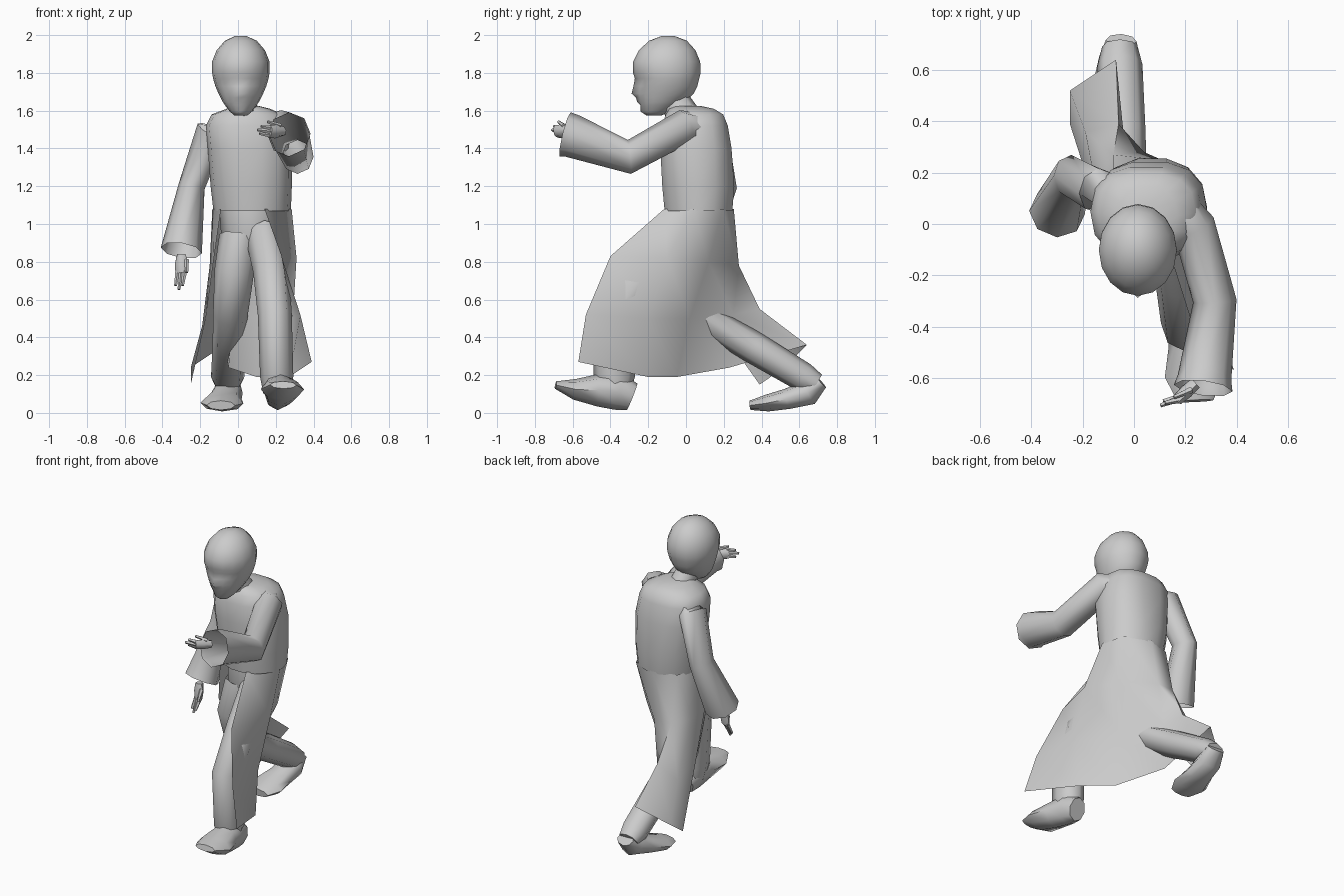
import bpy, bmesh, math
from mathutils import Vector

cube = bpy.data.objects.get("Cube")
if cube:
    bpy.data.objects.remove(cube, do_unlink=True)

grey = bpy.data.materials.new("plain_grey")
grey.use_nodes = True
GREY = (0.6, 0.6, 0.6, 1)
grey.diffuse_color = GREY
grey.node_tree.nodes["Principled BSDF"].inputs["Base Color"].default_value = GREY


def loft(name, rings, closed=True, caps=(True, True), angle=60):
    """Skin a series of equally long point rows."""
    bm = bmesh.new()
    rows = [[bm.verts.new(p) for p in ring] for ring in rings]
    count = len(rows[0])
    for low, high in zip(rows, rows[1:]):
        for i in range(count if closed else count - 1):
            j = (i + 1) % count
            bm.faces.new((low[i], low[j], high[j], high[i]))
    for row, cap in zip((rows[0], rows[-1]), caps):
        if cap and closed:
            bm.faces.new(row)
    bmesh.ops.recalc_face_normals(bm, faces=bm.faces)
    mesh = bpy.data.meshes.new(name)
    bm.to_mesh(mesh)
    bm.free()
    mesh.materials.append(grey)
    obj = bpy.data.objects.new(name, mesh)
    bpy.context.collection.objects.link(obj)
    bpy.ops.object.select_all(action='DESELECT')
    obj.select_set(True)
    bpy.context.view_layer.objects.active = obj
    bpy.ops.object.shade_smooth_by_angle(angle=math.radians(angle))


def oval(centre, a, b, sides):
    turns = [2 * math.pi * i / sides for i in range(sides)]
    return [centre + a * math.cos(t) + b * math.sin(t) for t in turns]


def limb(name, sections, sides=8, caps=(True, True), ref=(1, 0, 0)):
    """Tube along x, y, z, half width, half depth, square to its path."""
    path = [Vector(s[:3]) for s in sections]
    rings = []
    for i, s in enumerate(sections):
        t = (path[min(i + 1, len(path) - 1)] - path[max(i - 1, 0)]).normalized()
        a = Vector(ref)
        a = (a - t * a.dot(t)).normalized()
        rings.append(oval(path[i], a * s[3], t.cross(a) * s[4], sides))
    loft(name, rings, caps=caps)


def hand(name, wrist, along, across, reach):
    """Palm, three fingers and a thumb."""
    w, d, side = Vector(wrist), Vector(along).normalized(), Vector(across).normalized()
    palm = [(0, .025, .024), (.05, .038, .026), (.1, .034, .02)]
    limb(name + "_palm", [(*(w + d * k), u, v) for k, u, v in palm], 6, ref=side)
    curl = d.cross(side)
    for i in (-1, 0, 1):
        start = w + d * .09 + side * i * .02
        tip = start + d * (reach - .02 * abs(i)) + curl * .03
        limb(f"{name}_finger_{i + 2}", [(*start, .014, .014), (*tip, .008, .008)], 5, ref=side)
    start = w + d * .03 + side * .03
    tip = start + d * .07 + side * .015 + curl * .03
    limb(name + "_thumb", [(*start, .014, .014), (*tip, .008, .008)], 5, ref=side)


# Head: height, front, back, half width, push of the middle of the face
head = [(1.575, -.21, -.13, .035, 0), (1.595, -.235, -.08, .058, .005),
        (1.63, -.242, -.03, .085, 0), (1.645, -.25, -.01, .095, .008),
        (1.67, -.255, .02, .108, .01), (1.69, -.26, .04, .118, .028),
        (1.73, -.264, .06, .135, .014), (1.77, -.268, .07, .147, .003),
        (1.8, -.28, .078, .152, 0), (1.86, -.28, .075, .152, 0),
        (1.92, -.25, .05, .128, 0), (1.97, -.195, .005, .085, 0),
        (1.995, -.13, -.06, .03, 0)]
rings = []
for z, front, back, width, push in head:
    ring = oval(Vector((.015, (front + back) / 2, z)), Vector((width, 0, 0)),
                Vector((0, (back - front) / 2, 0)), 16)
    ring[12].y -= push
    if 1.72 < z < 1.78:  # eye sockets
        for i in (11, 13):
            ring[i].y += .008
    rings.append(ring)
loft("head", rings)
limb("neck", [(.035, -.02, 1.58, .08, .09), (.025, -.06, 1.66, .065, .075)],
     caps=(False, False))

# Torso and collar: height, left and right extent, front and back extent, squareness
torso = [(1.07, -.13, .28, -.118, .25, 1), (1.2, -.145, .285, -.13, .26, .9),
         (1.4, -.16, .285, -.14, .245, .8), (1.52, -.17, .265, -.13, .225, .8),
         (1.58, -.14, .24, -.11, .2, .8), (1.61, -.06, .17, -.09, .15, .9),
         (1.625, -.03, .11, -.07, .08, 1)]
rings = []
for z, x0, x1, y0, y1, power in torso:
    middle = Vector(((x0 + x1) / 2, (y0 + y1) / 2, z))
    ring = []
    for p in oval(Vector(), Vector((1, 0, 0)), Vector((0, 1, 0)), 14):
        bulge = [math.copysign(abs(v) ** power, v) for v in p]
        ring.append(middle + Vector((bulge[0] * (x1 - x0) / 2, bulge[1] * (y1 - y0) / 2, 0)))
    rings.append(ring)
loft("robe_torso", rings, caps=(False, True))

# Open skirt: rows run from the left front edge round the back to the right front edge
skirt = [
    [(.14, -.115, 1.08), (.284, .04, 1.08), (.235, .195, 1.08), (.075, .253, 1.08),
     (-.08, .205, 1.08), (-.136, .07, 1.08), (-.09, -.06, 1.08)],
    [(.23, -.4, .83), (.31, -.1, .82), (.21, .12, .8), (.04, .28, .78),
     (-.08, .27, .78), (-.15, .15, .78), (-.13, -.02, .8)],
    [(.33, -.53, .52), (.29, -.2, .5), (.1, .02, .5), (-.03, .25, .52),
     (-.06, .39, .55), (-.19, .36, .46), (-.17, .14, .5)],
    [(.39, -.57, .27), (.27, -.2, .19), (.1, -.05, .19), (-.05, .23, .24),
     (-.07, .64, .36), (-.25, .52, .24), (-.25, .39, .15)]]
loft("robe_skirt", [[Vector(p) for p in row] for row in skirt], closed=False)

# Sleeves with open cuffs, and hands
limb("left_sleeve", [(.17, .06, 1.51, .08, .08), (.23, 0, 1.52, .085, .09),
                     (.315, -.3, 1.355, .085, .09), (.275, -.6, 1.465, .105, .115),
                     (.27, -.64, 1.475, .115, .12)], caps=(False, False))
hand("left_hand", (.24, -.62, 1.49), (-.65, -.6, 0), (.2, -.2, 1), .07)
limb("right_sleeve", [(-.08, .11, 1.48, .07, .08), (-.14, .13, 1.49, .085, .09),
                      (-.245, .185, 1.2, .07, .085), (-.3, .045, .86, .11, .105)],
     caps=(False, False))
hand("right_hand", (-.3, .02, .84), (0, -.1, -1), (.9, -.4, 0), .1)

# Trousers
limb("hips", [(.07, .06, 1.08, .17, .13), (.07, .05, .95, .16, .13), (.07, .04, .84, .1, .09)],
     caps=(False, True))
limb("left_leg", [(.14, 0, .93, .1, .12), (.175, -.2, .75, .095, .12),
                  (.195, -.385, .52, .09, .115), (.205, -.38, .19, .088, .11),
                  (.205, -.375, .1, .07, .08)], caps=(False, False))
limb("right_leg", [(.01, .04, .93, .11, .12), (-.02, 0, .75, .105, .12),
                   (-.04, .07, .52, .092, .085), (-.045, .36, .345, .09, .085),
                   (-.055, .62, .19, .088, .078), (-.055, .69, .15, .07, .06)],
     caps=(False, True))

# Shoes
limb("left_shoe", [(.21, -.285, .085, .06, .075), (.215, -.36, .115, .08, .1),
                   (.225, -.47, .12, .09, .085), (.235, -.59, .125, .115, .055),
                   (.24, -.69, .148, .07, .02)])
limb("right_shoe", [(-.05, .715, .165, .06, .04), (-.055, .65, .11, .08, .07),
                    (-.07, .54, .075, .09, .055), (-.085, .43, .052, .115, .045),
                    (-.09, .34, .04, .075, .025)])
